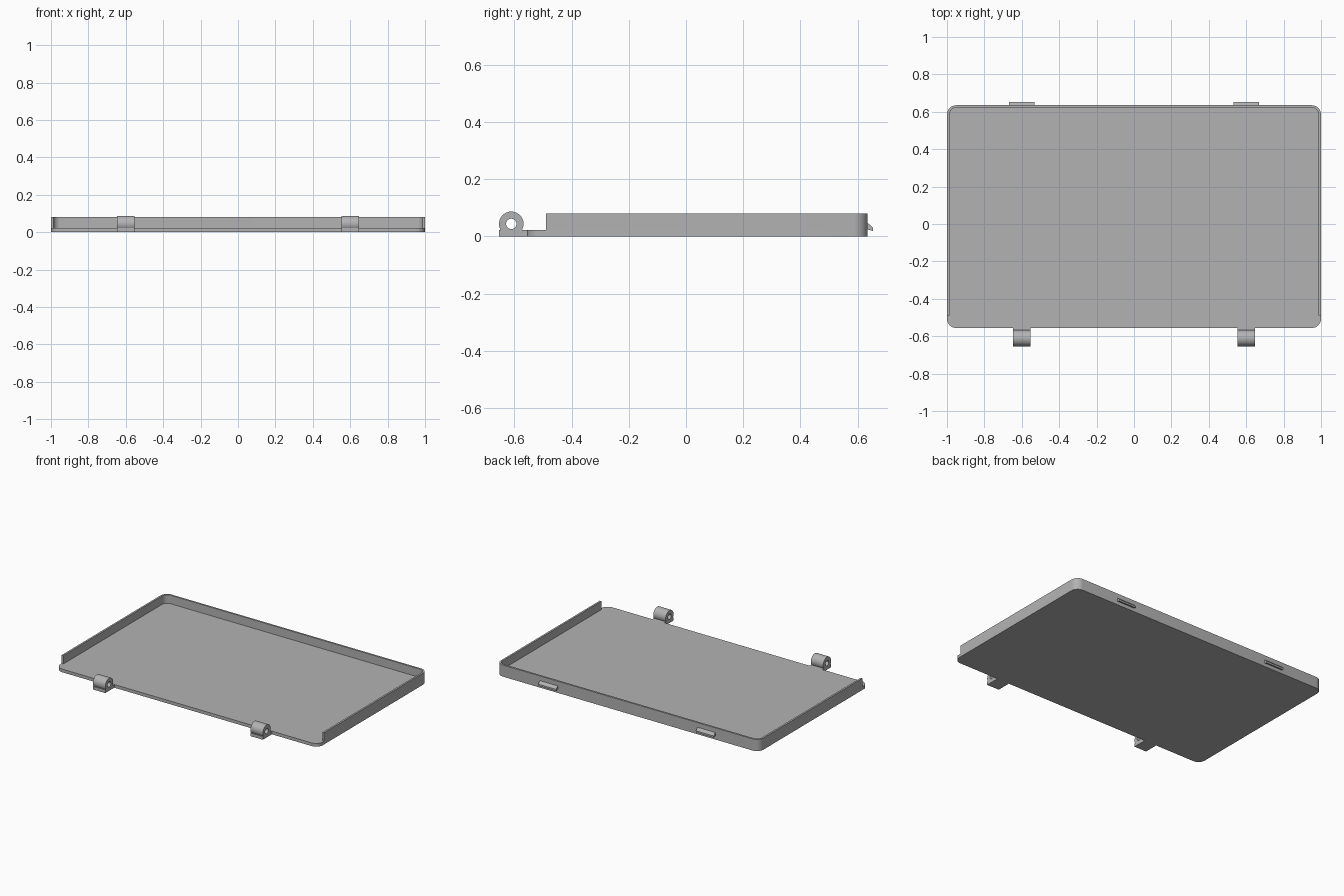
import bpy, bmesh, math
from mathutils import Matrix

if "Cube" in bpy.data.objects:
    bpy.data.objects.remove(bpy.data.objects["Cube"])

grey = bpy.data.materials.new("grey plastic")
grey.diffuse_color = (0.45, 0.45, 0.45, 1)
grey.use_nodes = True
grey.node_tree.nodes["Principled BSDF"].inputs["Base Color"].default_value = grey.diffuse_color

X, Y0, Y1 = 1.0, -0.556, 0.635     # tray outline
BASE, TOP = 0.022, 0.08            # floor thickness, rim height
WALL, RIM_Y = 0.013, -0.49         # rim thickness, front end of side rims
R = 0.05                           # corner radius
STEPS = 8


def arc(cx, cy, r, a0, a1, n=STEPS):
    return [(cx + r * math.cos(math.radians(a0 + (a1 - a0) * i / n)),
             cy + r * math.sin(math.radians(a0 + (a1 - a0) * i / n))) for i in range(n + 1)]


def finish(bm, name):
    bmesh.ops.recalc_face_normals(bm, faces=bm.faces)
    me = bpy.data.meshes.new(name)
    bm.to_mesh(me)
    bm.free()
    me.materials.append(grey)
    ob = bpy.data.objects.new(name, me)
    bpy.context.collection.objects.link(ob)
    bpy.ops.object.select_all(action='DESELECT')
    ob.select_set(True)
    bpy.context.view_layer.objects.active = ob
    bpy.ops.object.shade_smooth_by_angle(angle=math.radians(30))
    return ob


def prism(name, pts, lo, hi, along_x=False):
    """Extrude a closed outline in z, or a (y, z) profile along x."""
    bm = bmesh.new()
    place = (lambda p, h: (h, p[0], p[1])) if along_x else (lambda p, h: (p[0], p[1], h))
    face = bm.faces.new([bm.verts.new(place(p, lo)) for p in pts])
    ext = bmesh.ops.extrude_face_region(bm, geom=[face])
    verts = [g for g in ext["geom"] if isinstance(g, bmesh.types.BMVert)]
    step = (hi - lo, 0, 0) if along_x else (0, 0, hi - lo)
    bmesh.ops.translate(bm, verts=verts, vec=step)
    return finish(bm, name)


def ring_strip(name, outer, inner, lo, hi, along_x=False, closed=False):
    """Solid band between two matching paths."""
    bm = bmesh.new()
    place = (lambda p, h: (h, p[0], p[1])) if along_x else (lambda p, h: (p[0], p[1], h))
    rows = [[bm.verts.new(place(p, h)) for p in path]
            for path, h in ((outer, lo), (outer, hi), (inner, hi), (inner, lo))]
    n = len(outer)
    for i in range(n if closed else n - 1):
        j = (i + 1) % n
        for k in range(4):
            a, b = rows[k], rows[(k + 1) % 4]
            bm.faces.new((a[i], a[j], b[j], b[i]))
    if not closed:
        bm.faces.new([r[0] for r in rows])
        bm.faces.new([r[-1] for r in rows])
    return finish(bm, name)


# Floor with four rounded corners
floor = (arc(X - R, Y1 - R, R, 0, 90) + arc(-X + R, Y1 - R, R, 90, 180)
         + arc(-X + R, Y0 + R, R, 180, 270) + arc(X - R, Y0 + R, R, 270, 360))
prism("tray_floor", floor, 0, BASE)


# Rim around the back and both sides, open at the front
def rim_path(inset):
    r = R - inset
    return ([(X - inset, RIM_Y)] + arc(X - R, Y1 - R, r, 0, 90)
            + arc(-X + R, Y1 - R, r, 90, 180) + [(-X + inset, RIM_Y)])


ring_strip("tray_rim", rim_path(0), rim_path(WALL), BASE, TOP)

# Hinges at the front and snap clips at the back
CY, CZ, HR, HOLE = -0.611, 0.044, 0.043, 0.018
for side, sx in (("left", -0.6), ("right", 0.6)):
    ring_strip("hinge_barrel_" + side, arc(CY, CZ, HR, 0, 352.5, 47), arc(CY, CZ, HOLE, 0, 352.5, 47),
               sx - 0.047, sx + 0.047, along_x=True, closed=True)
    # Foot under the barrel, its top hollowed to stay clear of the pin hole
    prism("hinge_foot_" + side,
          [(CY - HR, 0), (Y0, 0), (Y0, BASE), (CY + 0.03, BASE), (CY + 0.015, 0.012),
           (CY - 0.015, 0.012), (CY - 0.03, BASE), (CY - HR, BASE)],
          sx - 0.047, sx + 0.047, along_x=True)
    prism("snap_clip_" + side,
          [(Y1 - 0.005, 0.026), (0.653, 0.019), (0.653, 0.031), (Y1, 0.048), (Y1 - 0.005, 0.048)],
          sx - 0.068, sx + 0.068, along_x=True)
